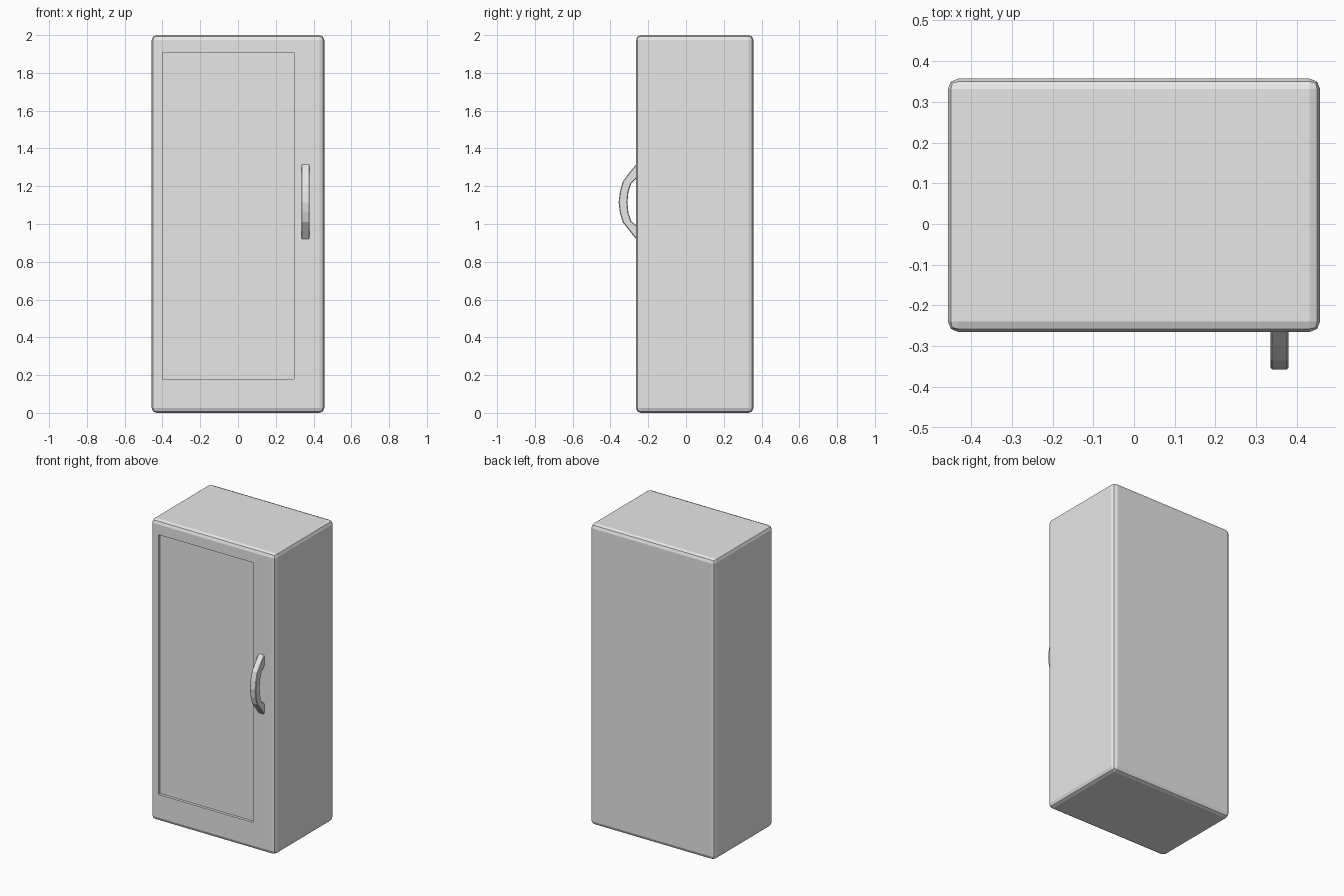
import bpy
import bmesh
from mathutils import Matrix, Vector

cube = bpy.data.objects.get("Cube")
if cube:
    bpy.data.objects.remove(cube, do_unlink=True)

# Single enamel colour
enamel = bpy.data.materials.new("light_grey_enamel")
enamel.use_nodes = True
GREY = (0.8, 0.8, 0.8, 1)
enamel.diffuse_color = GREY
enamel.node_tree.nodes["Principled BSDF"].inputs["Base Color"].default_value = GREY


def finish(name, bm):
    bmesh.ops.recalc_face_normals(bm, faces=bm.faces)
    mesh = bpy.data.meshes.new(name)
    bm.to_mesh(mesh)
    bm.free()
    mesh.materials.append(enamel)
    obj = bpy.data.objects.new(name, mesh)
    bpy.context.collection.objects.link(obj)
    return obj


# Cabinet: box with rounded edges
FRONT, BACK, HALF, HEIGHT = -0.265, 0.357, 0.457, 2.0
bm = bmesh.new()
size = Vector((2 * HALF, BACK - FRONT, HEIGHT))
centre = Vector((0, (FRONT + BACK) / 2, HEIGHT / 2))
bmesh.ops.create_cube(bm, size=1, matrix=Matrix.Translation(centre) @ Matrix.Diagonal(size).to_4x4())
bmesh.ops.bevel(bm, geom=bm.edges[:], offset=0.026, segments=2, profile=0.5, affect='EDGES')

# Door panel: inset the front face, fit it off centre, and sink it
panel = min(bm.faces, key=lambda f: f.calc_center_median().y)
bmesh.ops.inset_region(bm, faces=[panel], thickness=0.04)
mid = panel.calc_center_median()
for v in panel.verts:
    v.co.x = -0.40 if v.co.x < mid.x else 0.297
    v.co.z = 0.18 if v.co.z < mid.z else 1.907
sunk = bmesh.ops.extrude_discrete_faces(bm, faces=[panel])["faces"][0]
for v in sunk.verts:
    v.co.y += 0.018
finish("cabinet", bm)

# Handle: arched side profile (y, z) extruded across its width
outer = [(-0.26, 1.32), (-0.30, 1.272), (-0.335, 1.225), (-0.350, 1.17), (-0.357, 1.115),
         (-0.350, 1.06), (-0.335, 1.01), (-0.30, 0.965), (-0.26, 0.915)]
inner = [(-0.26, 0.99), (-0.29, 1.015), (-0.305, 1.06), (-0.310, 1.115),
         (-0.305, 1.17), (-0.29, 1.215), (-0.26, 1.245)]
bm = bmesh.new()
side = bm.faces.new([bm.verts.new((0.335, y, z)) for y, z in outer + inner])
arch = bmesh.ops.extrude_face_region(bm, geom=[side])["geom"]
bmesh.ops.translate(bm, vec=(0.044, 0, 0), verts=[g for g in arch if isinstance(g, bmesh.types.BMVert)])
handle = finish("door_handle", bm)
soften = handle.modifiers.new("soft_edges", 'BEVEL')
soften.width = 0.004
soften.segments = 1
soften.limit_method = 'ANGLE'
soften.angle_limit = 1.0
